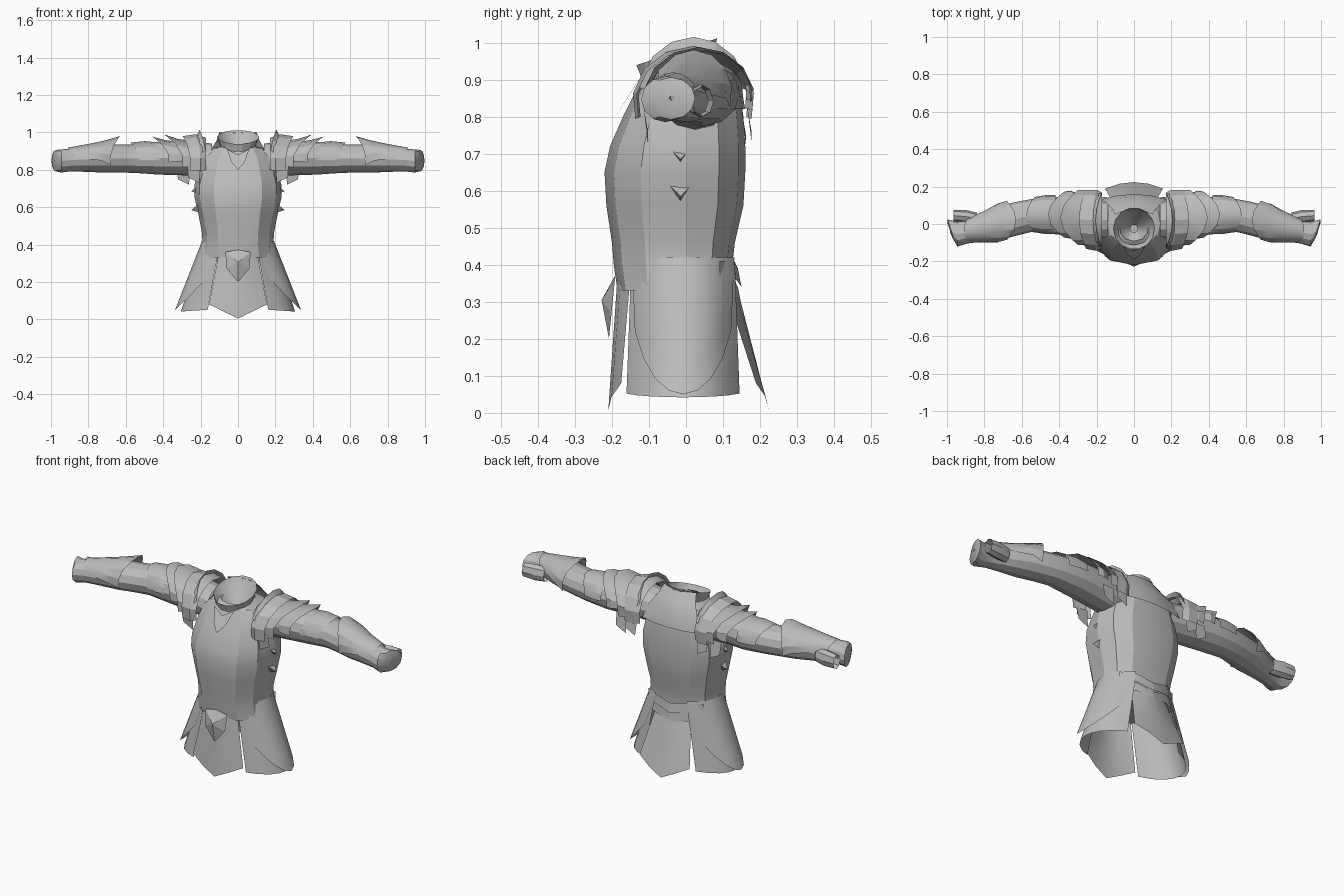
import bpy, math

if "Cube" in bpy.data.objects:
    bpy.data.objects.remove(bpy.data.objects["Cube"], do_unlink=True)

steel = bpy.data.materials.new("plain grey")
steel.use_nodes = True
GREY = (0.5, 0.5, 0.5, 1)
steel.diffuse_color = GREY
steel.node_tree.nodes["Principled BSDF"].inputs["Base Color"].default_value = GREY


def build(name, verts, faces, angle=24):
    mesh = bpy.data.meshes.new(name)
    mesh.from_pydata([tuple(v) for v in verts], [], faces)
    mesh.materials.append(steel)
    obj = bpy.data.objects.new(name, mesh)
    bpy.context.collection.objects.link(obj)
    bpy.ops.object.select_all(action='DESELECT')
    obj.select_set(True)
    bpy.context.view_layer.objects.active = obj
    bpy.ops.object.shade_smooth_by_angle(angle=math.radians(angle))


def loft(name, rows, closed=False, cap=False):
    """Skin a sheet or tube through rows of points."""
    n = len(rows[0])
    faces = []
    for r in range(len(rows) - 1):
        for i in range(n if closed else n - 1):
            j = (i + 1) % n
            faces.append((r * n + i, r * n + j, (r + 1) * n + j, (r + 1) * n + i))
    if cap:
        faces.append(tuple(range(n))[::-1])
    build(name, [p for row in rows for p in row], faces)


def flip(rows, s):
    """Mirror rows to the side s, keeping faces outward."""
    if s > 0:
        return rows
    return [[(-x, y, z) for x, y, z in row][::-1] for row in rows]


def spow(v, p):
    return math.copysign(abs(v) ** p, v)


def level(z, half, front, back, n=12, p=0.85):
    """Horizontal body section."""
    row = []
    for i in range(n):
        t = 2 * math.pi * i / n
        y = spow(math.sin(t), p)
        row.append((half * spow(math.cos(t), p), y * (back if y > 0 else -front), z))
    return row


def limb(x, cy, cz, ry, rz, n=12, lean=0):
    """Arm section, slanted by lean so that its rear side lies further out."""
    row = []
    for i in range(n):
        t = 2 * math.pi * i / n
        row.append((x + lean * math.cos(t), cy + ry * math.cos(t), cz + rz * math.sin(t)))
    return row


def arch(x, cy, cz, ry, rz, spread, tip=0, n=8):
    """Section of a plate wrapped over the arm, its ridge pushed out by tip."""
    row = []
    for i in range(n + 1):
        t = math.radians(spread) * (2 * i / n - 1)
        row.append((x + tip * max(0, math.cos(t)) ** 2, cy - ry * math.sin(t), cz + rz * math.cos(t)))
    return row


# Breastplate and backplate
torso = [(0.33, .205, -.185, .125), (0.40, .19, -.195, .125), (0.46, .192, -.2, .132),
         (0.56, .212, -.215, .155), (0.65, .232, -.22, .16), (0.72, .232, -.205, .16),
         (0.80, .21, -.17, .155), (0.87, .185, -.135, .145), (0.915, .14, -.11, .125),
         (0.93, .08, -.09, .09)]
loft("torso", [level(*r) for r in torso], True, True)

# Flared collar, lower in front, with an inner funnel
rows = []
for z, r in ((.88, .088), (.92, .092), (.975, .112), (.95, .1), (.87, .02)):
    rows.append([(x, y - .025, h + .33 * y) for x, y, h in level(z, r, -r, r, 14, 1)])
loft("collar", rows, True)

# Backplate rising to the collar rim
rows = [[(half * u, y - .03 * u * u, z) for u in (1, .5, 0, -.5, -1)]
        for half, y, z in ((.18, .16, .82), (.15, .145, .9), (.115, .11, .955), (.1, .08, 1.0))]
loft("back_neck_plate", rows)

# Throat plate
build("throat_plate", [(-.06, -.12, .91), (0, -.14, .88), (.06, -.12, .91), (.035, -.165, .84),
                       (0, -.19, .80), (-.035, -.165, .84)], [(0, 5, 4, 1), (1, 4, 3, 2)])

# Belt ornament: faceted shield-shaped gem
rim = [(-.068, .36), (-.06, .27), (0, .2), (.06, .27), (.068, .36), (0, .372)]
gem = [(x, -.192 - .1 * (.36 - z), z) for x, z in rim] + [(0, -.228, .305)]
build("belt_gem", gem, [(i, (i + 1) % 6, 6) for i in range(6)], 10)

# Front and back hanging panels with pointed hems
for name, side, y0, y1 in (("front_panel", -1, -.185, -.21), ("back_panel", 1, .13, .224)):
    rows = []
    for k in range(5):
        f = k / 4
        row = []
        for u in (-1, -.5, 0, .5, 1):
            z = .37 - .29 * f - .075 * f * (1 - abs(u))
            y = y0 + (y1 - y0) * f - side * .035 * u * u
            row.append((-side * (.1 + .055 * f) * u, y, z))
        rows.append(row)
    loft(name, rows[::-1])


def skirt(top, hem, half_top, half_hem, depth_top, depth_hem, spread, rise):
    """Curved hip panel; rise lifts the hem corners."""
    rows = []
    for k in range(6):
        f = k / 5
        half = half_top + (half_hem - half_top) * f
        depth = depth_top + (depth_hem - depth_top) * f
        row = []
        for i in range(9):
            u = i / 4 - 1
            t = math.radians(spread) * u
            row.append((half * math.cos(t), depth * math.sin(t) - .008,
                        top + (hem - top) * f + rise * f * u * u))
        rows.append(row)
    return rows[::-1]


for s, side in ((1, "left"), (-1, "right")):
    # Layered hip skirts
    loft(side + "_inner_skirt", flip(skirt(.4, .042, .185, .305, .165, .18, 58, .01), s))
    loft(side + "_hip_plate", flip(skirt(.42, .05, .192, .337, .16, .15, 60, .17), s))

    # Sleeve and closed gauntlet hand
    arm = [(.14, .02, .85, .1, .09), (.28, .03, .865, .1, .095), (.42, .045, .862, .1, .088),
           (.55, .045, .86, .088, .077), (.62, .03, .86, .09, .075), (.72, .005, .86, .092, .075),
           (.82, -.02, .855, .075, .066), (.89, -.042, .852, .062, .06), (.945, -.055, .847, .066, .062)]
    rows = [limb(*r) for r in arm]
    rows += [limb(.975, -.04, .849, .065, .057, lean=.022), limb(.982, -.04, .85, .04, .035, lean=.014),
             limb(.983, -.04, .85, .005, .005)]
    loft(side + "_arm", flip(rows, s), True)

    # Small open strap tube behind the wrist
    tube = ((.84, .03, .03, .04), (.9, .04, .035, .045), (.965, .045, .03, .04))
    loft(side + "_wrist_strap", flip([limb(x, y, .842, ry, rz, 8) for x, y, ry, rz in tube], s), True)

    # Overlapping pointed shoulder plates
    plates = [((.17, .02, .84, .15, .13), (.20, .02, .84, .165, .15), (.255, .025, .84, .16, .14), 108, .04),
              ((.22, .03, .85, .135, .10), (.26, .035, .85, .15, .115), (.295, .035, .85, .15, .138), 106, .10),
              ((.30, .045, .86, .12, .085), (.34, .05, .86, .13, .1), (.37, .05, .86, .125, .118), 100, .09),
              ((.42, .05, .86, .105, .085), (.47, .05, .86, .105, .093), (.53, .05, .86, .095, .085), 95, .045)]
    for i, (a, b, c, spread, tip) in enumerate(plates):
        loft(f"{side}_shoulder_plate_{i + 1}",
             flip([arch(*a, spread), arch(*b, spread, tip * .6), arch(*c, spread, tip)], s))

    # Raised fin against the neck and hanging tabs under the shoulder
    loft(side + "_shoulder_fin", flip([arch(.17, .02, .85, .15, .165, 70, .035, 6),
                                       arch(.20, .02, .84, .15, .145, 75, .02, 6),
                                       arch(.25, .02, .84, .13, .12, 75, 0, 6)], s))
    for y, top, x in ((-.115, .83, .235), (.165, .83, .22), (.15, .82, .29)):
        w = .035
        tab = [[(x - w, y, top), (x + w, y, top)],
               [(x - w * .8, y + .012, top - .1), (x + w * .9, y + .012, top - .07)]]
        loft(side + "_shoulder_tab", flip(tab, s))

    # Elbow plate tapering onto the forearm
    loft(side + "_elbow_plate", flip([arch(.68, .02, .865, .105, .115, 110, -.05),
                                      arch(.73, .005, .865, .105, .092, 100, -.02),
                                      arch(.80, -.015, .858, .085, .08, 90),
                                      arch(.89, -.035, .852, .066, .066, 75, .02)], s))

    # Side buckle spikes
    for z in (.59, .69):
        build(side + "_side_spike", [(s * .205, -.05, z + .03), (s * .205, .02, z + .03),
                                     (s * .205, -.015, z - .02), (s * .25, -.015, z - .005)],
              [(0, 1, 3), (1, 2, 3), (2, 0, 3)], 10)

    # Straps across the lower back
    for z, drop in ((.41, -.05), (.36, -.05)):
        loft(side + "_back_strap", flip([[(.17, .09, z + drop), (.09, .135, z + drop), (0, .15, z + drop - .02)],
                                         [(.17, .09, z), (.09, .13, z), (0, .14, z - .02)]], s))
